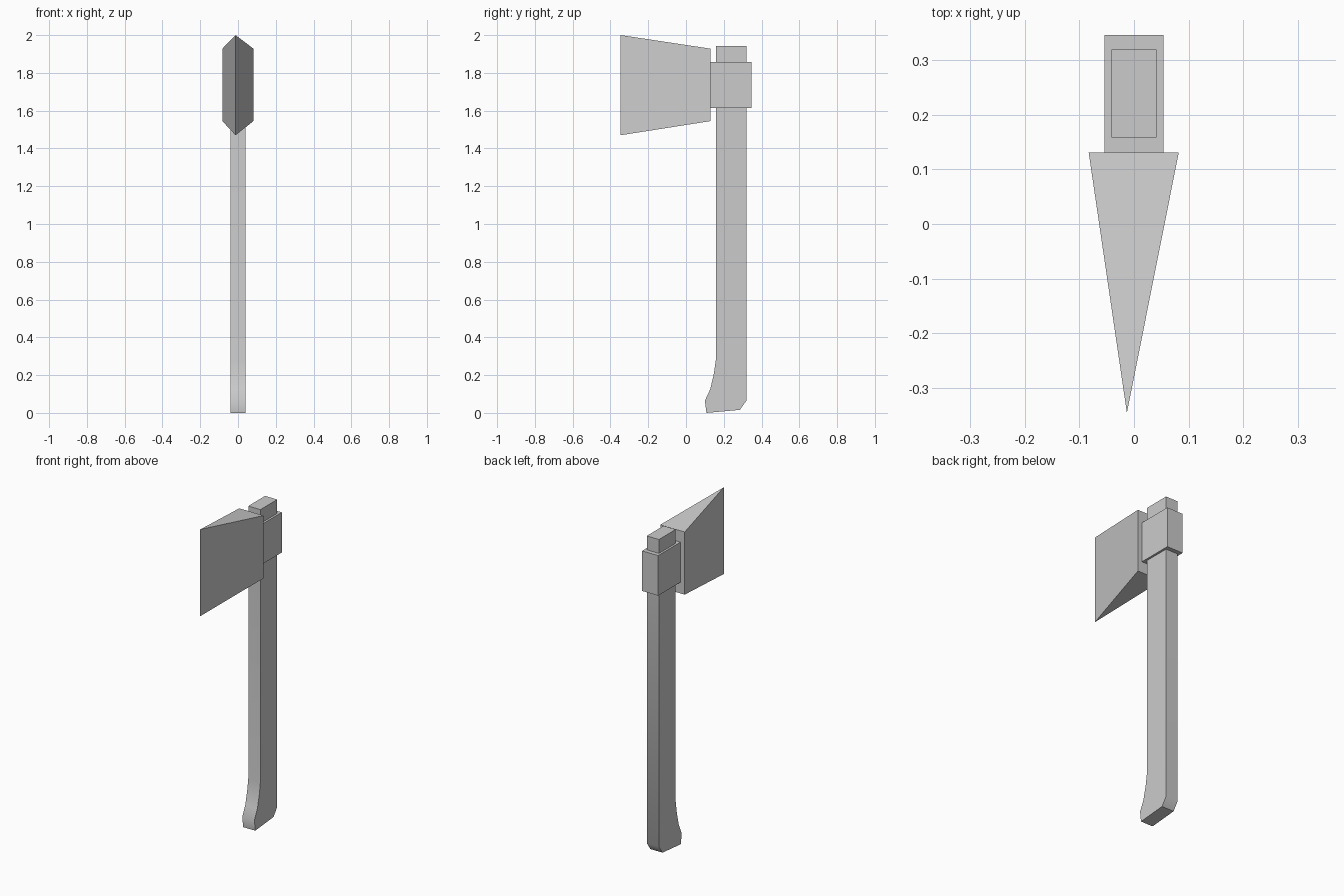
import bpy, bmesh, math

if "Cube" in bpy.data.objects:
    bpy.data.objects.remove(bpy.data.objects["Cube"])


def make_object(name, bm):
    bmesh.ops.recalc_face_normals(bm, faces=bm.faces)
    mesh = bpy.data.meshes.new(name)
    bm.to_mesh(mesh)
    bm.free()
    obj = bpy.data.objects.new(name, mesh)
    bpy.context.collection.objects.link(obj)
    return obj


def extrude_profile(name, profile, half_width):
    """Extrude a (y, z) side profile symmetrically along x."""
    bm = bmesh.new()
    face = bm.faces.new([bm.verts.new((-half_width, y, z)) for y, z in profile])
    result = bmesh.ops.extrude_face_region(bm, geom=[face], use_keep_orig=True)
    new_verts = [g for g in result["geom"] if isinstance(g, bmesh.types.BMVert)]
    bmesh.ops.translate(bm, verts=new_verts, vec=(2 * half_width, 0, 0))
    return make_object(name, bm)


# Handle: straight shaft with a flared, curved grip at the bottom
handle = extrude_profile("handle", [
    (0.32, 1.943), (0.158, 1.943), (0.158, 0.28), (0.147, 0.205),
    (0.128, 0.125), (0.1, 0.065), (0.108, 0.0), (0.285, 0.016), (0.32, 0.065),
], 0.041)
bpy.context.view_layer.objects.active = handle
handle.select_set(True)
bpy.ops.object.shade_smooth_by_angle(angle=math.radians(40))

# Collar: block wrapped around the top of the handle
extrude_profile("collar", [
    (0.131, 1.613), (0.346, 1.613), (0.346, 1.858), (0.131, 1.858),
], 0.054)

# Blade: wedge tapering from a rectangular back to a tall cutting edge
bm = bmesh.new()
bottom, top = [
    [bm.verts.new(p) for p in ((-0.083, 0.131, back_z), (0.082, 0.131, back_z),
                               (-0.013, -0.346, edge_z))]
    for back_z, edge_z in ((1.545, 1.928 - 0.458), (1.928, 2.0))
]
bm.faces.new(bottom)
bm.faces.new(top)
for i in range(3):
    j = (i + 1) % 3
    bm.faces.new((bottom[i], bottom[j], top[j], top[i]))
make_object("blade", bm)
